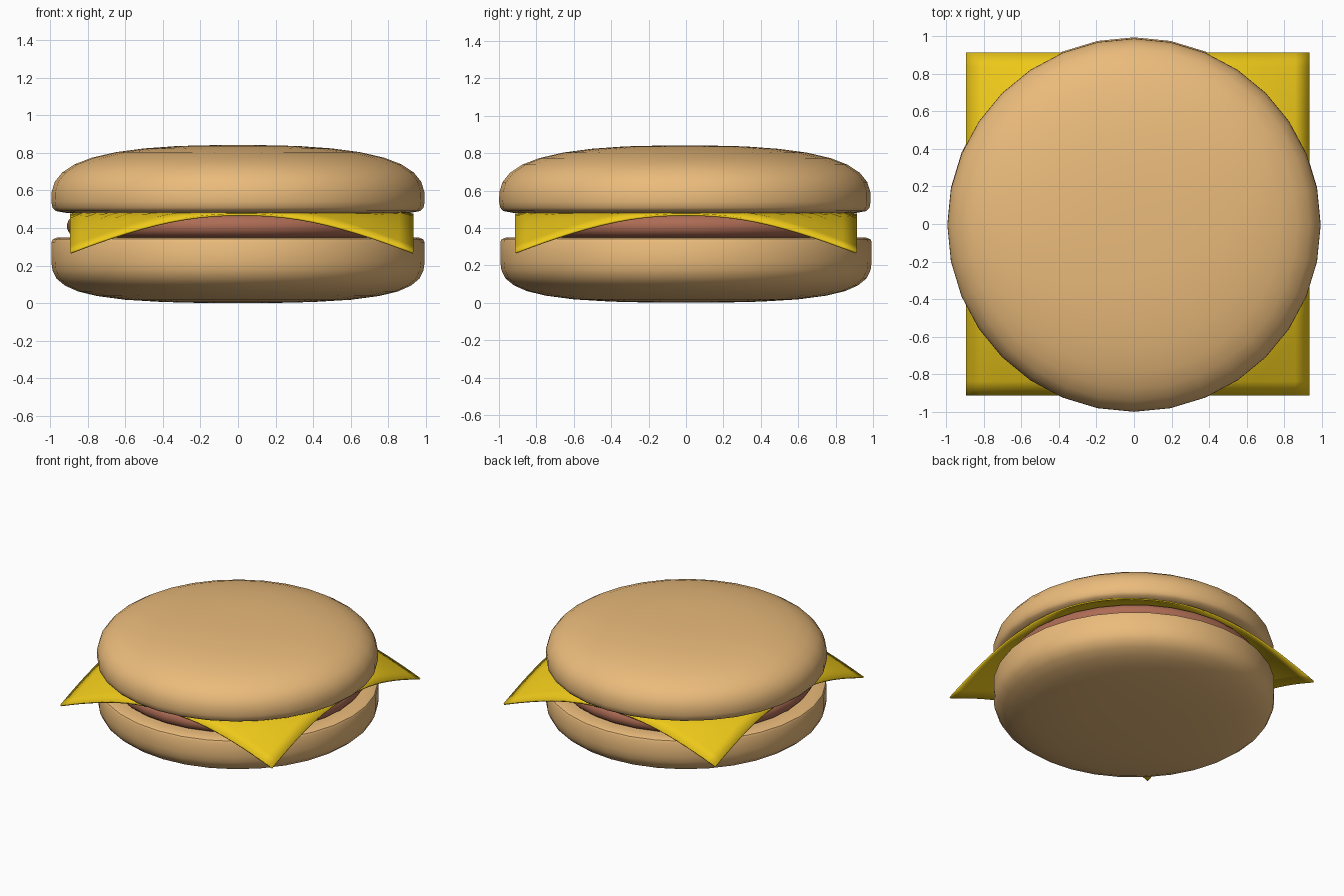
import bpy, math

if "Cube" in bpy.data.objects:
    bpy.data.objects.remove(bpy.data.objects["Cube"])


def material(name, rgb):
    m = bpy.data.materials.new(name)
    m.diffuse_color = (*rgb, 1)
    m.use_nodes = True
    m.node_tree.nodes["Principled BSDF"].inputs["Base Color"].default_value = m.diffuse_color
    return m


def finish(name, verts, faces, mat, angle):
    mesh = bpy.data.meshes.new(name)
    mesh.from_pydata(verts, [], faces)
    mesh.materials.append(mat)
    ob = bpy.data.objects.new(name, mesh)
    bpy.context.collection.objects.link(ob)
    bpy.ops.object.select_all(action='DESELECT')
    ob.select_set(True)
    bpy.context.view_layer.objects.active = ob
    bpy.ops.object.shade_smooth_by_angle(angle=math.radians(angle))
    return ob


def lathe(name, profile, mat, centre=(0, 0), sides=32):
    """Closed solid of revolution; profile runs (radius, z) from bottom to top."""
    verts, faces = [], []
    for r, z in profile:
        for i in range(sides):
            a = math.tau * i / sides
            verts.append((centre[0] + r * math.cos(a), centre[1] + r * math.sin(a), z))
    for k in range(len(profile) - 1):
        for i in range(sides):
            j = (i + 1) % sides
            faces.append((k * sides + i, k * sides + j, (k + 1) * sides + j, (k + 1) * sides + i))
    faces.append(tuple(reversed(range(sides))))
    top = (len(profile) - 1) * sides
    faces.append(tuple(range(top, top + sides)))
    return finish(name, verts, faces, mat, 40)


bread = material("bread", (0.83, 0.50, 0.20))
meat = material("meat", (0.42, 0.15, 0.09))
cheese = material("cheese", (0.85, 0.58, 0.01))

# Bottom bun
lathe("bottom_bun", [
    (0.15, 0.0), (0.40, 0.006), (0.60, 0.018), (0.75, 0.038), (0.85, 0.062),
    (0.92, 0.093), (0.965, 0.13), (0.987, 0.175), (0.993, 0.22), (0.993, 0.325),
    (0.985, 0.34), (0.965, 0.348), (0.90, 0.35), (0.5, 0.35)], bread)

# Patty with a rounded rim
rim = [(0.85 + 0.06 * math.cos(math.radians(a)), 0.41 + 0.06 * math.sin(math.radians(a)))
       for a in range(-90, 91, 20)]
lathe("patty", [(0.5, 0.35)] + rim + [(0.5, 0.47)], meat)

# Top bun
lathe("top_bun", [
    (0.5, 0.475), (0.80, 0.476), (0.92, 0.481), (0.97, 0.490), (0.987, 0.508),
    (0.993, 0.54), (0.992, 0.59), (0.975, 0.645), (0.935, 0.695), (0.87, 0.738),
    (0.78, 0.773), (0.65, 0.803), (0.50, 0.823), (0.32, 0.836), (0.15, 0.84)],
    bread, (0, -0.006))

# Cheese slice: flat grid whose corners droop past the patty
n, half, thick = 24, 0.913, 0.012
verts, faces = [], []
for i in range(n + 1):
    for j in range(n + 1):
        x, y = half * (2 * i / n - 1), half * (2 * j / n - 1)
        t = max(0, math.hypot(x, y) - 0.89)
        verts.append((x + 0.02, y, 0.484 - 0.55 * t * t / (t + 0.02)))
for i in range(n):
    for j in range(n):
        a = i * (n + 1) + j
        faces.append((a, a + n + 1, a + n + 2, a + 1))
slice_ob = finish("cheese_slice", verts, faces, cheese, 40)
solid = slice_ob.modifiers.new("thickness", 'SOLIDIFY')
solid.thickness = thick
solid.offset = -1
